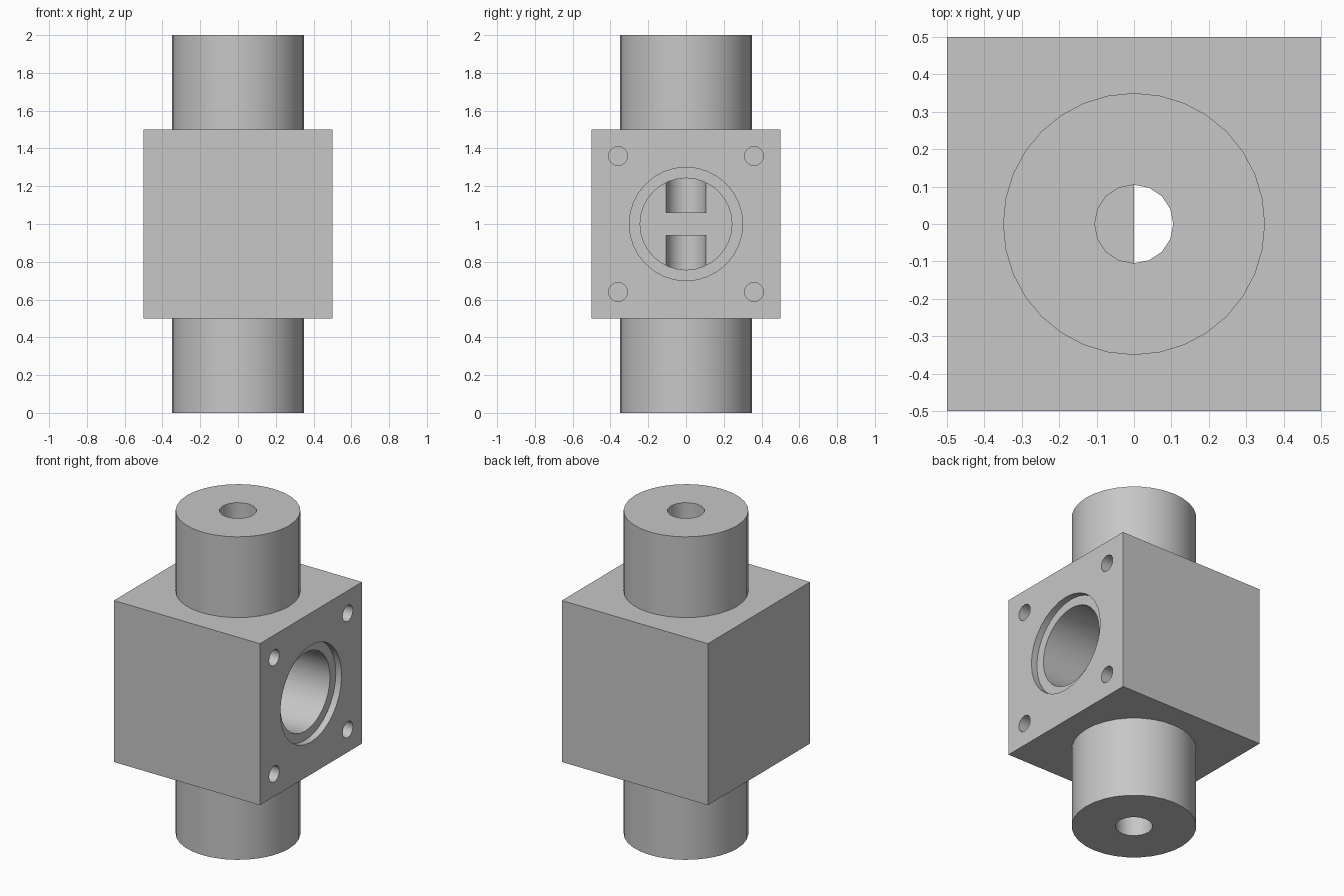
import bpy
import math

if "Cube" in bpy.data.objects:
    bpy.data.objects.remove(bpy.data.objects["Cube"], do_unlink=True)

# Single plain metal colour
metal = bpy.data.materials.new("grey_metal")
metal.use_nodes = True
colour = (0.57, 0.57, 0.57, 1.0)
metal.diffuse_color = colour
metal.node_tree.nodes["Principled BSDF"].inputs["Base Color"].default_value = colour


def cylinder(name, radius, start, end, sides, axis="Z", offset=(0, 0)):
    """Cylinder from start to end along Z, or along X at the given (y, z)."""
    mid = (start + end) / 2
    along_x = axis == "X"
    bpy.ops.mesh.primitive_cylinder_add(
        vertices=sides, radius=radius, depth=end - start,
        location=(mid, *offset) if along_x else (*offset, mid),
        rotation=(0, math.pi / 2 if along_x else 0, 0))
    ob = bpy.context.object
    ob.name = name
    ob.data.materials.append(metal)
    return ob


def combine(target, tool, operation):
    """Apply a boolean and discard the helper."""
    tool.hide_render = True
    mod = target.modifiers.new(operation.lower(), "BOOLEAN")
    mod.operation = operation
    mod.solver = "EXACT"
    mod.object = tool
    bpy.ops.object.select_all(action="DESELECT")
    bpy.context.view_layer.objects.active = target
    target.select_set(True)
    bpy.ops.object.modifier_apply(modifier=mod.name)
    bpy.data.objects.remove(tool, do_unlink=True)


# Square block
bpy.ops.mesh.primitive_cube_add(size=1, location=(0, 0, 1))
body = bpy.context.object
body.name = "valve_body"
body.data.materials.append(metal)

# Round necks above and below, as one through cylinder
combine(body, cylinder("neck", 0.35, 0, 2, 32), "UNION")

# Side chamber with its shallow seat
chamber = (0, 1)
combine(body, cylinder("chamber", 0.243, 0, 0.6, 32, "X", chamber), "DIFFERENCE")
combine(body, cylinder("seat", 0.3, 0.46, 0.6, 32, "X", chamber), "DIFFERENCE")

# Blind flow bores, leaving a web between them
combine(body, cylinder("upper_bore", 0.105, 1.06, 2.1, 16), "DIFFERENCE")
combine(body, cylinder("lower_bore", 0.105, -0.1, 0.94, 16), "DIFFERENCE")

# Four bolt holes around the chamber
for y in (-0.36, 0.36):
    for dz in (-0.36, 0.36):
        hole = cylinder("bolt_hole", 0.05, 0.3, 0.6, 16, "X", (y, 1 + dz))
        combine(body, hole, "DIFFERENCE")

# Smooth round walls, keep machined edges sharp
bpy.ops.object.select_all(action="DESELECT")
body.select_set(True)
bpy.context.view_layer.objects.active = body
bpy.ops.object.shade_smooth_by_angle(angle=math.radians(30))
